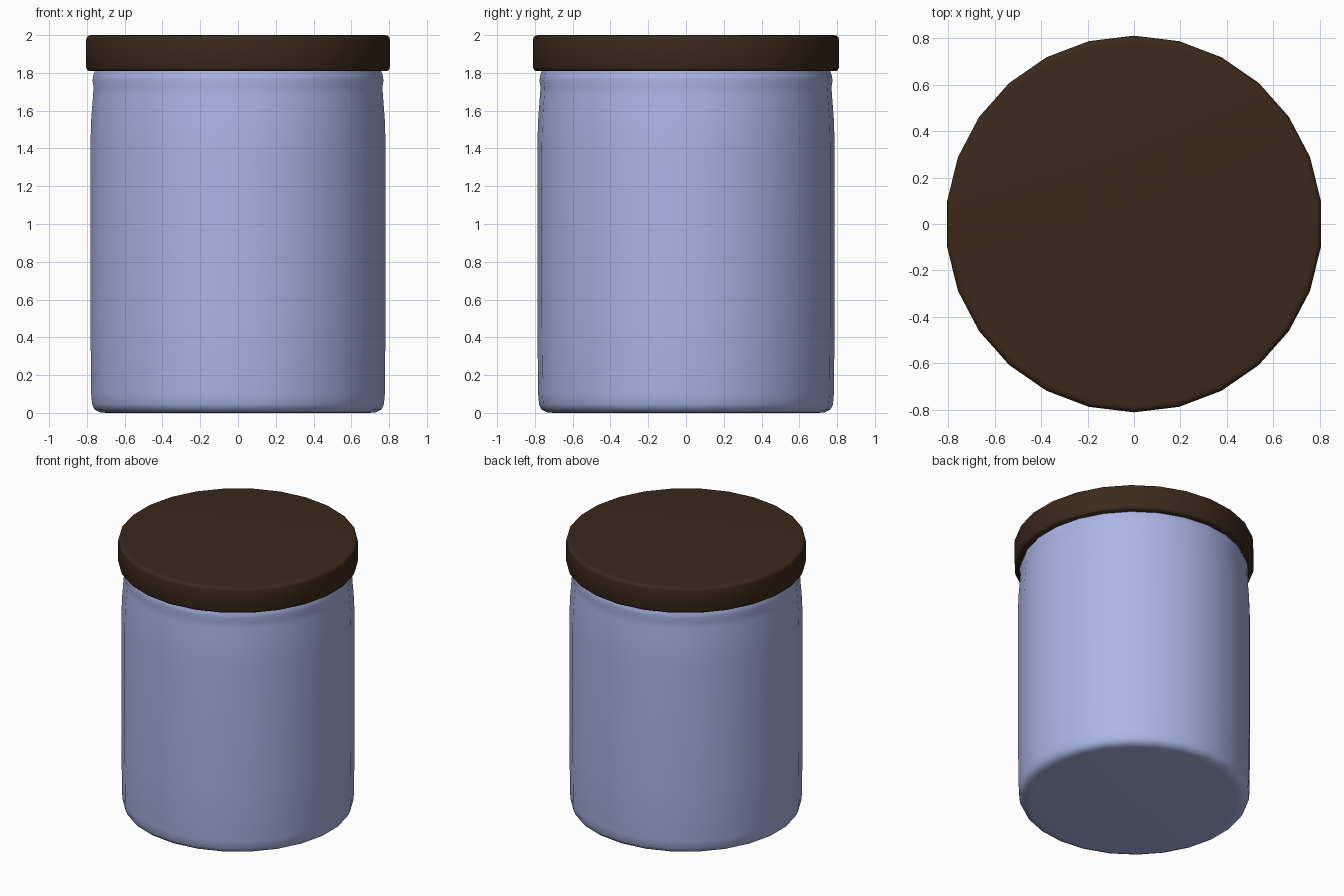
import bpy, bmesh, math

if "Cube" in bpy.data.objects:
    bpy.data.objects.remove(bpy.data.objects["Cube"])

SIDES = 26


def material(name, rgb):
    m = bpy.data.materials.new(name)
    m.diffuse_color = (*rgb, 1)
    m.use_nodes = True
    m.node_tree.nodes["Principled BSDF"].inputs["Base Color"].default_value = m.diffuse_color
    return m


def lathe(name, profile, mat):
    """Spin (radius, z) points around z; the two ends are capped."""
    bm = bmesh.new()
    rings = []
    for r, z in profile:
        rings.append([bm.verts.new((r * math.sin(2 * math.pi * i / SIDES),
                                    r * math.cos(2 * math.pi * i / SIDES), z))
                      for i in range(SIDES)])
    for a, b in zip(rings, rings[1:]):
        for i in range(SIDES):
            j = (i + 1) % SIDES
            bm.faces.new((a[i], a[j], b[j], b[i]))
    bm.faces.new(rings[0])
    bm.faces.new(rings[-1])
    bmesh.ops.recalc_face_normals(bm, faces=bm.faces)
    mesh = bpy.data.meshes.new(name)
    bm.to_mesh(mesh)
    bm.free()
    mesh.materials.append(mat)
    ob = bpy.data.objects.new(name, mesh)
    bpy.context.collection.objects.link(ob)
    bpy.ops.object.select_all(action='DESELECT')
    ob.select_set(True)
    bpy.context.view_layer.objects.active = ob
    bpy.ops.object.shade_smooth_by_angle(angle=math.radians(50))
    return ob


glass = material("pale_blue", (0.40, 0.46, 0.78))
wood = material("dark_brown", (0.045, 0.022, 0.011))

# Jar: rounded base, straight wall, soft shoulder with a neck bead, hollow inside
lathe("jar", [(0.70, 0.0), (0.735, 0.003), (0.765, 0.018), (0.778, 0.045), (0.783, 0.10),
              (0.787, 0.50), (0.787, 1.42), (0.783, 1.55), (0.773, 1.68), (0.770, 1.725),
              (0.776, 1.76), (0.772, 1.785), (0.760, 1.82), (0.755, 1.90), (0.735, 1.90),
              (0.745, 1.72), (0.76, 1.45), (0.76, 0.08), (0.72, 0.04)], glass)

# Lid: flat disc with softened rims
lathe("lid", [(0.795, 1.81), (0.804, 1.815), (0.81, 1.83), (0.81, 1.975),
              (0.806, 1.99), (0.795, 1.998), (0.78, 2.0)], wood)
